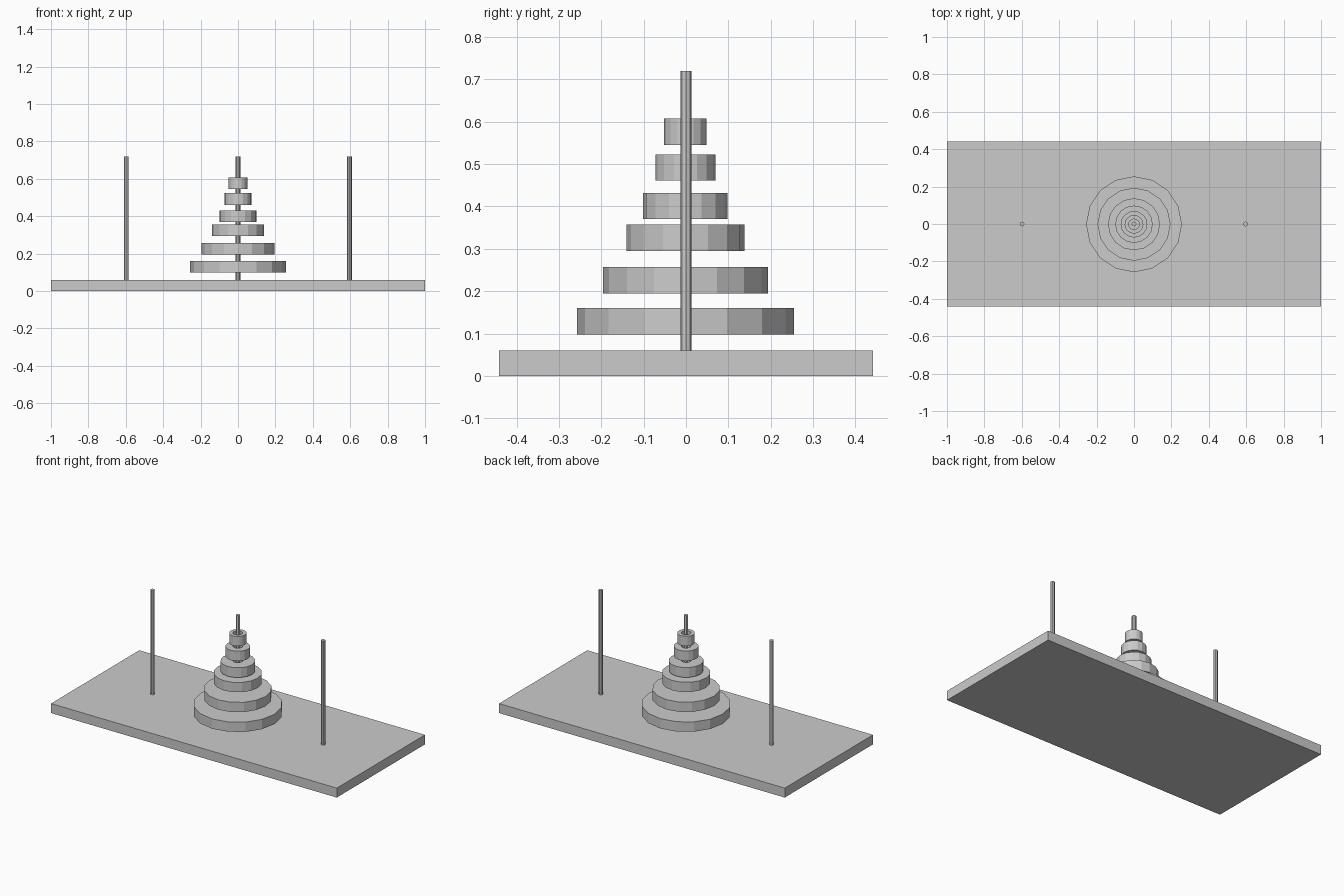
import bpy, bmesh, math

if "Cube" in bpy.data.objects:
    bpy.data.objects.remove(bpy.data.objects["Cube"])

def new_object(name, bm):
    mesh = bpy.data.meshes.new(name)
    bmesh.ops.recalc_face_normals(bm, faces=bm.faces)
    bm.to_mesh(mesh)
    bm.free()
    obj = bpy.data.objects.new(name, mesh)
    bpy.context.collection.objects.link(obj)
    return obj

def ring(name, outer, inner, z0, z1, y=0.0, sides=16):
    """Flat washer with a square section and a round hole."""
    bm = bmesh.new()
    loops = []
    for i in range(sides):
        a = 2 * math.pi * i / sides
        c, s = math.cos(a), math.sin(a)
        loops.append([bm.verts.new((r * c, y + r * s, z)) for r, z in
                      ((outer, z0), (outer, z1), (inner, z1), (inner, z0))])
    for i in range(sides):
        a, b = loops[i], loops[(i + 1) % sides]
        for k in range(4):
            n = (k + 1) % 4
            bm.faces.new((a[k], b[k], b[n], a[n]))
    return new_object(name, bm)

# Base board
bm = bmesh.new()
bmesh.ops.create_cube(bm, size=1)
for v in bm.verts:
    v.co.x *= 2.0
    v.co.y *= 0.882
    v.co.z = (v.co.z + 0.5) * 0.06
new_object("base_board", bm)

# Three upright pegs
for label, x in (("left", -0.598), ("centre", 0.0), ("right", 0.596)):
    bm = bmesh.new()
    bmesh.ops.create_cone(bm, cap_ends=True, segments=8, radius1=0.0127,
                          radius2=0.0127, depth=0.66)
    bmesh.ops.translate(bm, verts=bm.verts, vec=(x, 0, 0.39))
    new_object(label + "_peg", bm)

# Stack of rings, largest at the bottom: outer radius and lower height
stack = ((0.256, 0.098), (0.195, 0.195), (0.139, 0.295),
         (0.100, 0.370), (0.071, 0.461), (0.050, 0.545))
for i, (radius, z) in enumerate(stack):
    ring(f"ring_{i + 1}", radius, 0.028, z, z + 0.062, y=-0.0015)
